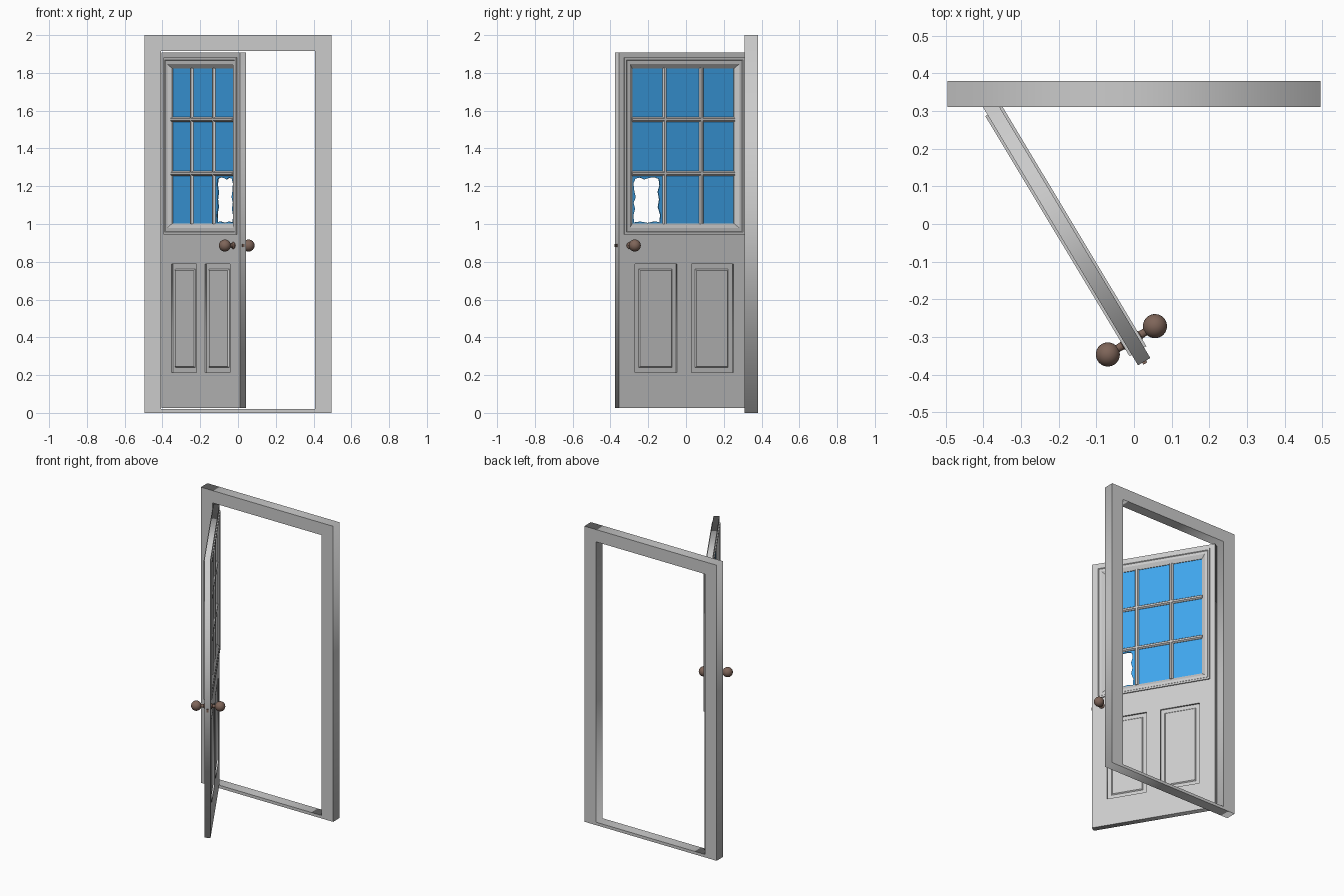
import bpy, bmesh, math
from mathutils import Matrix, Vector

if "Cube" in bpy.data.objects:
    bpy.data.objects.remove(bpy.data.objects["Cube"])

# Door leaf space: x across the leaf, y through it, z up; swung open 59 degrees
LEAF = Matrix.Translation((-0.181, -0.019, 0)) @ Matrix.Rotation(math.radians(-59), 4, 'Z')
UPRIGHT = Matrix.Rotation(math.pi / 2, 4, 'X')


def material(name, rgb):
    m = bpy.data.materials.new(name)
    m.diffuse_color = (*rgb, 1)
    m.use_nodes = True
    m.node_tree.nodes["Principled BSDF"].inputs["Base Color"].default_value = m.diffuse_color
    return m


blue = material("glass_blue", (0.05, 0.38, 0.85))
bronze = material("bronze", (0.21, 0.13, 0.10))


def finish(name, bm, matrix=LEAF, mat=None, smooth=False):
    bmesh.ops.recalc_face_normals(bm, faces=bm.faces)
    me = bpy.data.meshes.new(name)
    bm.to_mesh(me)
    bm.free()
    me.transform(matrix)
    if mat:
        me.materials.append(mat)
    ob = bpy.data.objects.new(name, me)
    bpy.context.collection.objects.link(ob)
    if smooth:
        bpy.ops.object.select_all(action='DESELECT')
        ob.select_set(True)
        bpy.context.view_layer.objects.active = ob
        bpy.ops.object.shade_smooth_by_angle(angle=math.radians(40))
    return ob


def rect(x0, x1, z0, z1):
    return [(x0, z0), (x1, z0), (x1, z1), (x0, z1)]


def plate(name, loops, thickness, matrix=LEAF, mat=None):
    """Upright flat board: first loop is the outline, the others are holes."""
    cu = bpy.data.curves.new(name + "_outline", 'CURVE')
    cu.dimensions, cu.fill_mode, cu.extrude = '2D', 'BOTH', thickness / 2
    for loop in loops:
        sp = cu.splines.new('POLY')
        sp.points.add(len(loop) - 1)
        for p, (x, z) in zip(sp.points, loop):
            p.co = (x, z, 0, 1)
        sp.use_cyclic_u = True
    tmp = bpy.data.objects.new(name + "_tmp", cu)
    bpy.context.collection.objects.link(tmp)
    dg = bpy.context.evaluated_depsgraph_get()
    me = bpy.data.meshes.new_from_object(tmp.evaluated_get(dg))
    bm = bmesh.new()
    bm.from_mesh(me)
    bpy.data.objects.remove(tmp)
    bpy.data.meshes.remove(me)
    bmesh.ops.remove_doubles(bm, verts=bm.verts, dist=1e-5)
    return finish(name, bm, matrix @ UPRIGHT, mat)


def rings(name, x0, x1, z0, z1, profile, closed):
    """Mitred rectangle rings following (inset, depth) profile points."""
    bm = bmesh.new()
    loops = [[bm.verts.new((x, y, z)) for x, z in rect(x0 + i, x1 - i, z0 + i, z1 - i)]
             for i, y in profile]
    pairs = list(zip(loops, loops[1:])) + ([(loops[-1], loops[0])] if closed else [])
    for a, b in pairs:
        for k in range(4):
            n = (k + 1) % 4
            bm.faces.new((a[k], a[n], b[n], b[k]))
    if not closed:
        bm.faces.new(loops[0])
        bm.faces.new(loops[-1])
    return finish(name, bm)


def bar(name, a, b):
    """Glazing bar with bevelled faces on both sides of the glass."""
    a, b = Vector(a), Vector(b)
    side = (b - a).normalized().cross(Vector((0, 1, 0)))
    prof = [(-.013, -.005), (-.006, -.015), (.006, -.015), (.013, -.005),
            (.013, .005), (.006, .015), (-.006, .015), (-.013, .005)]
    bm = bmesh.new()
    ends = [[bm.verts.new(p + side * w + Vector((0, d, 0))) for w, d in prof] for p in (a, b)]
    for k in range(8):
        n = (k + 1) % 8
        bm.faces.new((ends[0][k], ends[0][n], ends[1][n], ends[1][k]))
    for e in ends:
        bm.faces.new(e)
    return finish(name, bm)


# Door frame standing at the back
plate("door_frame", [rect(-.495, .495, 0, 2), rect(-.407, .407, .02, 1.917)], .07,
      Matrix.Translation((0, .345, 0)))

# Door leaf with window and two panel openings
WIN = (-.372, .372, .945, 1.881)
PANELS = [(-.303, -.045, .214, .787), (.045, .303, .214, .787)]
plate("door_leaf", [rect(-.404, .404, .025, 1.908), rect(*WIN)] + [rect(*p) for p in PANELS], .038)

# Raised lower panels
for side, p in zip(("left", "right"), PANELS):
    rings(f"{side}_panel", *p, [(.032, -.015), (.026, -.009), (0, -.009),
                                (0, .009), (.026, .009), (.032, .015)], False)

# Window moulding
rings("window_moulding", *WIN,
      [(0, -.026), (0, .026), (.012, .026), (.016, .022), (.034, .022), (.058, .007),
       (.058, -.007), (.034, -.022), (.016, -.022), (.012, -.026)], True)

# Glass with a broken corner pane
hole = [(.140, 1.008), (.170, 1.014), (.215, 1.006), (.262, 1.013), (.300, 1.008), (.305, 1.045),
        (.294, 1.080), (.303, 1.112), (.290, 1.142), (.299, 1.175), (.304, 1.215), (.292, 1.240),
        (.262, 1.246), (.236, 1.236), (.210, 1.244), (.172, 1.247), (.146, 1.238), (.141, 1.205),
        (.152, 1.170), (.143, 1.130), (.151, 1.090), (.137, 1.050)]
plate("window_glass", [rect(-.316, .316, 1.001, 1.825), hole], .006, mat=blue)

# Glazing bars
for i, s in enumerate((-1, 1)):
    bar(f"vertical_bar_{i + 1}", (s * .113, 0, 1.0), (s * .113, 0, 1.826))
    z = 1.41 + s * .143
    bar(f"horizontal_bar_{i + 1}", (-.317, 0, z), (.317, 0, z))


# Turned knob on each side: (radius, distance from leaf centre)
def knob(name, sign):
    prof = [(.018, .017), (.018, .023), (.011, .028), (.010, .045)]
    prof += [(.032 * math.sin(a), .073 - .032 * math.cos(a))
             for a in (math.radians(20 + 160 * k / 12) for k in range(12))]
    bm = bmesh.new()
    n = 24
    loops = [[bm.verts.new((.338 + r * math.cos(2 * math.pi * k / n), sign * d,
                            .886 + r * math.sin(2 * math.pi * k / n))) for k in range(n)]
             for r, d in prof]
    for a, b in zip(loops, loops[1:]):
        for k in range(n):
            m = (k + 1) % n
            bm.faces.new((a[k], a[m], b[m], b[k]))
    tip = bm.verts.new((.338, sign * .105, .886))
    for k in range(n):
        bm.faces.new((loops[-1][k], loops[-1][(k + 1) % n], tip))
    bm.faces.new(loops[0])
    finish(name, bm, mat=bronze, smooth=True)


knob("front_knob", -1)
knob("back_knob", 1)

# Latch bolt on the leaf edge
bm = bmesh.new()
bmesh.ops.create_cube(bm, size=1, matrix=Matrix.Translation((.404, 0, .886)) @
                      Matrix.Diagonal((.012, .012, .018, 1)))
finish("latch_bolt", bm, mat=bronze)
